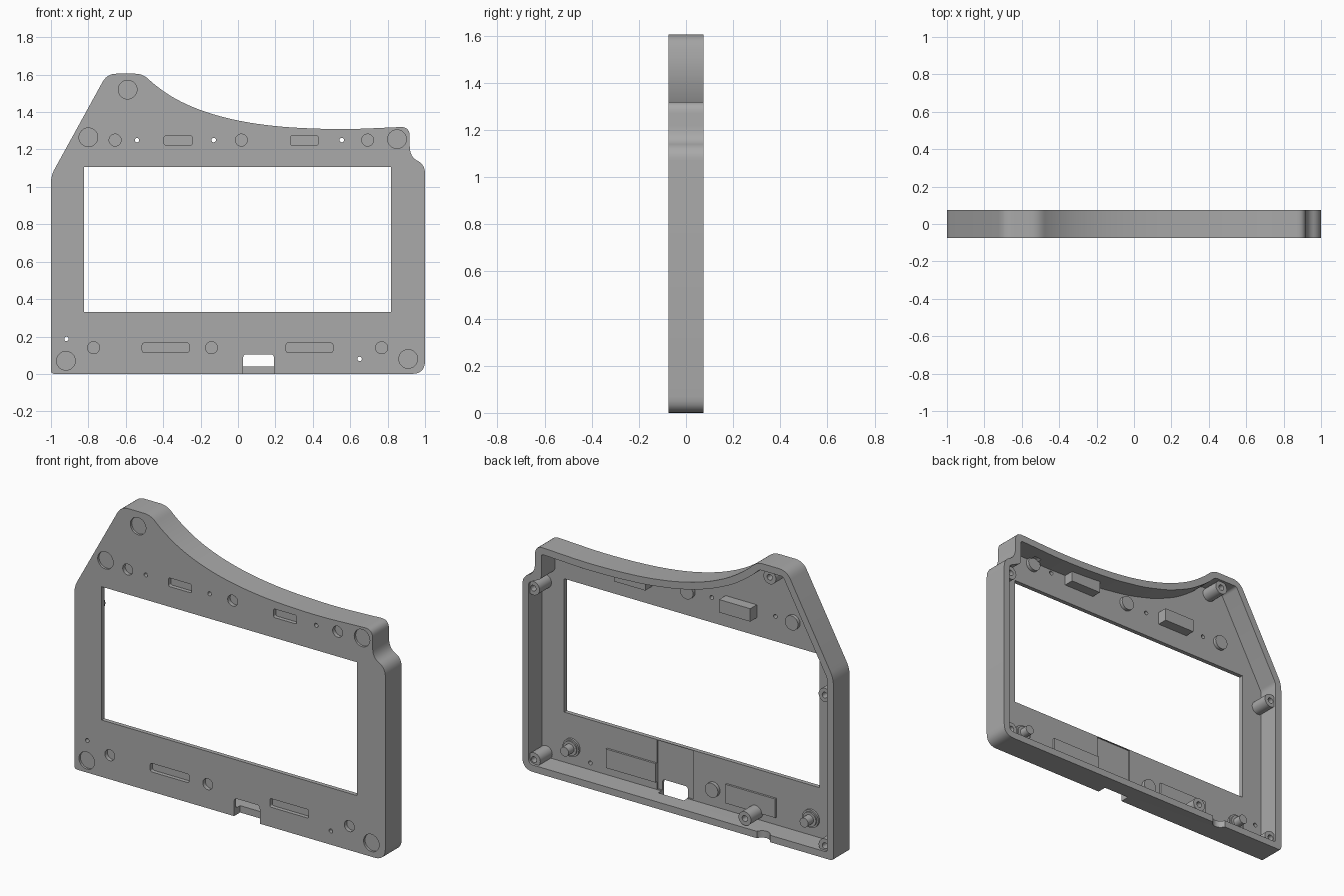
import bpy, bmesh, math
from mathutils import Vector

if "Cube" in bpy.data.objects:
    bpy.data.objects.remove(bpy.data.objects["Cube"])

grey = bpy.data.materials.new("plain grey")
grey.use_nodes = True
GREY = (0.4, 0.4, 0.4, 1)
grey.diffuse_color = GREY
grey.node_tree.nodes["Principled BSDF"].inputs["Base Color"].default_value = GREY

FRONT, BACK = -0.075, 0.075
INNER = FRONT + 0.025      # inside of the front plate
WALL = 0.04


def rounded(corners, steps=6):
    """Round each (x, z, reach) corner with a small curve."""
    out = []
    n = len(corners)
    for i, (x, z, r) in enumerate(corners):
        p = Vector((x, z))
        a, b = (Vector(corners[(i + k) % n][:2]) - p for k in (-1, 1))
        a = p + a.normalized() * min(r, a.length * 0.49)
        b = p + b.normalized() * min(r, b.length * 0.49)
        for k in range(steps + 1):
            t = k / steps
            out.append(a * (1 - t) ** 2 + p * 2 * t * (1 - t) + b * t * t)
    return out


def inset(corners, d):
    """Move a clockwise corner outline inwards by d."""
    out = []
    n = len(corners)
    for i, (x, z, r) in enumerate(corners):
        p = Vector((x, z))
        e1 = (p - Vector(corners[i - 1][:2])).normalized()
        e2 = (Vector(corners[(i + 1) % n][:2]) - p).normalized()
        n1, n2 = Vector((e1.y, -e1.x)), Vector((e2.y, -e2.x))
        q = p + (n1 + n2) * d / (1 + n1.dot(n2))
        out.append((q.x, q.y, max(r - d, 0.015)))
    return out


def rect(x, z, w, h, r=0.0):
    a, b = w / 2, h / 2
    pts = [(x - a, z - b, r), (x - a, z + b, r), (x + a, z + b, r), (x + a, z - b, r)]
    return rounded(pts) if r else [p[:2] for p in pts]


def circle(x, z, r, n=32):
    return [(x + r * math.cos(k * math.tau / n), z + r * math.sin(k * math.tau / n))
            for k in range(n)]


def prism(name, outline, y0, y1):
    bm = bmesh.new()
    face = bm.faces.new([bm.verts.new((x, y0, z)) for x, z in outline])
    ext = bmesh.ops.extrude_face_region(bm, geom=[face])
    verts = [v for v in ext["geom"] if isinstance(v, bmesh.types.BMVert)]
    bmesh.ops.translate(bm, verts=verts, vec=(0, y1 - y0, 0))
    bmesh.ops.recalc_face_normals(bm, faces=bm.faces)
    mesh = bpy.data.meshes.new(name)
    bm.to_mesh(mesh)
    bm.free()
    mesh.materials.append(grey)
    ob = bpy.data.objects.new(name, mesh)
    bpy.context.collection.objects.link(ob)
    return ob


def activate(ob):
    bpy.ops.object.select_all(action="DESELECT")
    ob.select_set(True)
    bpy.context.view_layer.objects.active = ob


def cut(ob, cutter):
    cutter.hide_render = True
    activate(ob)
    mod = ob.modifiers.new("cut", "BOOLEAN")
    mod.operation, mod.solver, mod.object = "DIFFERENCE", "EXACT", cutter
    bpy.ops.object.modifier_apply(modifier=mod.name)
    bpy.data.objects.remove(cutter)


def smooth(ob):
    activate(ob)
    bpy.ops.object.shade_smooth_by_angle(angle=math.radians(30))


# Outer outline, clockwise from the lower left
corners = [
    (-1, 0, 0.02), (-1, 1.06, 0.04), (-0.70, 1.605, 0.05), (-0.51, 1.605, 0.04),
    (-0.44, 1.54, 0.1), (-0.33, 1.465, 0.1), (-0.18, 1.4, 0.1), (0, 1.352, 0.1),
    (0.2, 1.323, 0.1), (0.4, 1.311, 0.1), (0.6, 1.308, 0.1),
    (0.918, 1.322, 0.05), (0.918, 1.16, 0.06), (1, 1.12, 0.05), (1, 0, 0.07)]

# Shell, hollow and open at the back
shell = prism("bezel_shell", rounded(corners), FRONT, BACK)
cut(shell, prism("cutter", rounded(inset(corners, WALL)), INNER, 0.2))

# Screen window and connector opening
cut(shell, prism("cutter", rect(-0.003, 0.718, 1.643, 0.775), -0.2, 0))
cut(shell, prism("cutter", rect(0.105, 0.185, 0.23, 0.285), INNER - 0.008, 0))
cut(shell, prism("cutter", rect(0.11, 0.035, 0.165, 0.14, 0.02), -0.2, -0.02))

# Notch in the back of the bottom wall
notch = prism("cutter", circle(0, 0, 0.045), -0.1, 0.1)
notch.rotation_euler.x = math.pi / 2
notch.location = (-0.55, BACK + 0.015, 0)
bpy.context.view_layer.update()
cut(shell, notch)

# Round shallow recesses on the front
for x, z in [(-0.59, 1.52), (-0.8, 1.265), (0.85, 1.255), (-0.92, 0.07), (0.91, 0.08)]:
    cut(shell, prism("cutter", circle(x, z, 0.05), -0.2, FRONT + 0.013))

# Pin holes
for x, z in [(-0.54, 1.25), (-0.13, 1.25), (0.555, 1.25), (-0.917, 0.187), (0.65, 0.08)]:
    cut(shell, prism("cutter", circle(x, z, 0.012, 16), -0.2, 0))

# Round button wells, closed behind; the outer lower pair carry posts
for x, z, post in [(-0.657, 1.25, 0), (0.018, 1.25, 0), (0.693, 1.25, 0),
                   (-0.772, 0.14, 1), (-0.142, 0.14, 0), (0.768, 0.14, 1)]:
    cut(shell, prism("cutter", circle(x, z, 0.032), -0.2, 0))
    smooth(prism("button_well", circle(x, z, 0.042), INNER - 0.002, INNER + 0.02))
    if post:
        smooth(prism("button_flange", circle(x, z, 0.052), INNER - 0.001, INNER + 0.012))
        smooth(prism("button_post", circle(x, z, 0.027), INNER, INNER + 0.07))

# Slots, closed behind by deep boxes above and thin pads below
for x, z, w, bw, bh, depth in [(-0.32, 1.248, 0.15, 0.2, 0.075, 0.06),
                               (0.355, 1.248, 0.15, 0.2, 0.075, 0.06),
                               (-0.387, 0.14, 0.25, 0.32, 0.11, 0.012),
                               (0.382, 0.14, 0.25, 0.32, 0.11, 0.012)]:
    cut(shell, prism("cutter", rect(x, z, w, 0.05, 0.012), -0.2, 0))
    prism("slot_backing", rect(x, z, bw, bh), INNER - 0.002, INNER + depth)

smooth(shell)

# Screw bosses with blind holes
for x, z in [(-0.935, 0.065), (0.935, 0.065), (0.94, 1.06), (-0.935, 0.94),
             (-0.58, 1.53), (-0.42, 0.085)]:
    boss = prism("screw_boss", circle(x, z, 0.04), INNER - 0.002, 0.06)
    cut(boss, prism("cutter", circle(x, z, 0.017, 20), 0, 0.2))
    smooth(boss)
